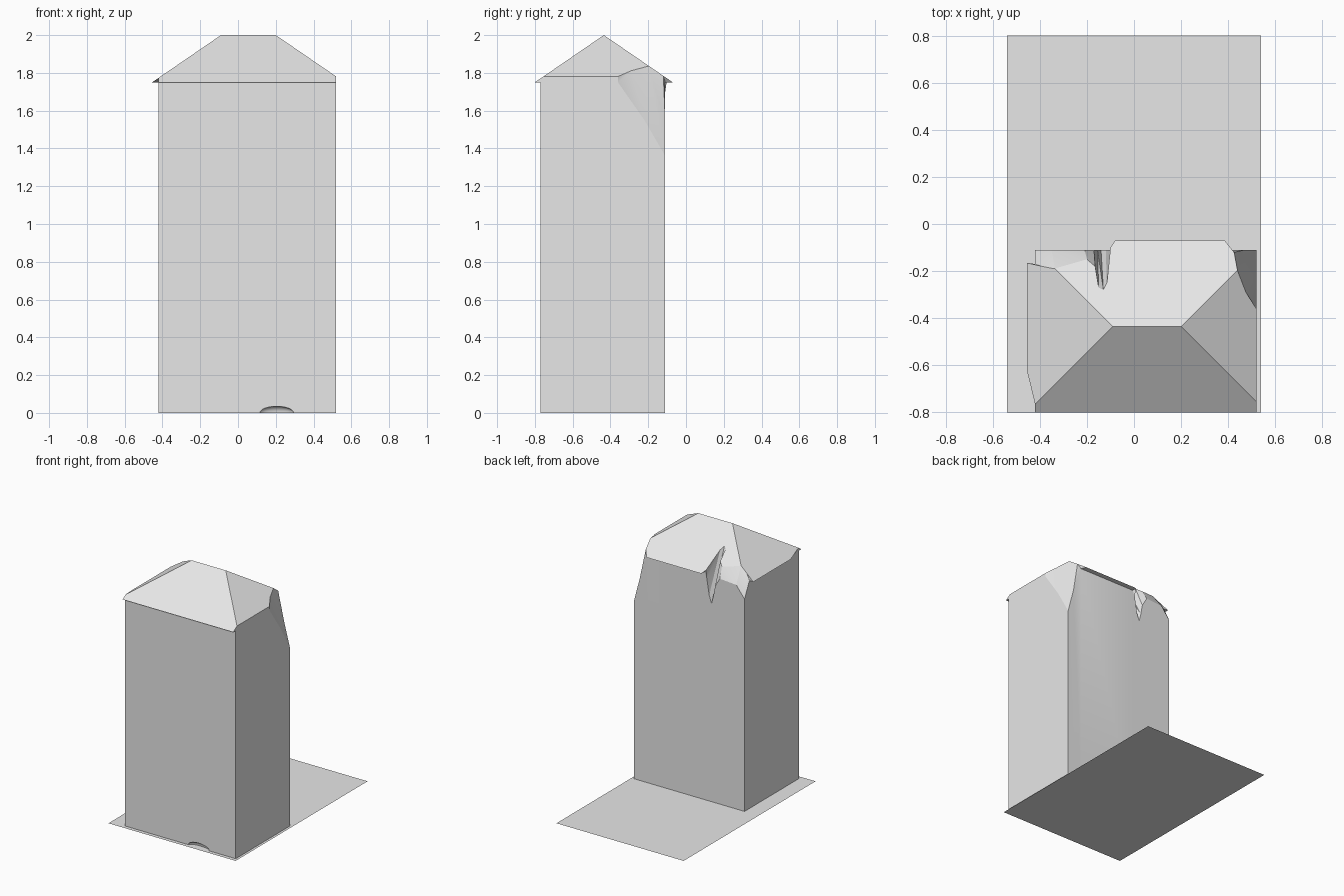
import bpy, bmesh
from math import cos, sin, pi
from mathutils import Vector

cube = bpy.data.objects.get("Cube")
if cube:
    bpy.data.objects.remove(cube, do_unlink=True)

stone = bpy.data.materials.new("pale_grey")
stone.use_nodes = True
colour = (0.8, 0.8, 0.8, 1)
stone.diffuse_color = colour
stone.node_tree.nodes["Principled BSDF"].inputs["Base Color"].default_value = colour

RIDGE_LEFT, RIDGE_RIGHT, RIDGE_Y, PITCH = -0.09, 0.2, -0.435, 0.685
LEFT, RIGHT, FRONT, BACK, EAVE = -0.42, 0.52, -0.77, -0.11, 1.75


def roof_height(x, y):
    """Height of the hipped roof above a plan point."""
    return 2 - PITCH * max(abs(y - RIDGE_Y), RIDGE_LEFT - x, x - RIDGE_RIGHT, 0)


def make_object(name, bm):
    mesh = bpy.data.meshes.new(name)
    bm.to_mesh(mesh)
    bm.free()
    obj = bpy.data.objects.new(name, mesh)
    bpy.context.collection.objects.link(obj)
    mesh.materials.append(stone)
    return obj


# Wall outline: wall x, wall y, wall top, roof edge x, roof edge y
outline = [
    # front eave and right side
    (LEFT, FRONT, EAVE, LEFT, -0.8),
    (RIGHT, FRONT, EAVE, RIGHT, -0.8),
    (RIGHT, -0.755, EAVE, RIGHT, -0.755),
    (RIGHT, -0.36, EAVE, RIGHT, -0.36),
    # worn back corner
    (RIGHT, -0.22, 1.55, 0.475, -0.29),
    (RIGHT, BACK, 1.36, 0.44, -0.2),
    (0.47, BACK, 1.55, 0.425, -0.12),
    # back eave
    (0.4, BACK, EAVE, 0.385, -0.07),
    (-0.08, BACK, EAVE, -0.08, -0.07),
    # narrow gouge
    (-0.1, BACK, 1.7, -0.1, -0.1),
    (-0.12, BACK, 1.58, -0.115, -0.25),
    (-0.14, BACK, 1.52, -0.13, -0.28),
    (-0.155, BACK, 1.58, -0.15, -0.27),
    (-0.17, BACK, 1.66, -0.165, -0.18),
    # broken edge and corner
    (-0.21, BACK, 1.73, -0.2, -0.15),
    (-0.35, BACK, 1.72, -0.34, -0.19),
    (LEFT, BACK, 1.63, -0.39, -0.18),
    # left eave
    (LEFT, -0.17, EAVE, -0.455, -0.165),
    (LEFT, -0.62, EAVE, -0.455, -0.62),
    (LEFT, -0.765, EAVE, LEFT, -0.765),
]

# Building: walls lofted up to the roof edge, roof cut along its hips
bm = bmesh.new()
base = [bm.verts.new((x, y, 0)) for x, y, z, u, v in outline]
top = [bm.verts.new((x, y, z)) for x, y, z, u, v in outline]
edge = [bm.verts.new((u, v, roof_height(u, v))) for x, y, z, u, v in outline]
count = len(outline)
for lower, upper in ((base, top), (top, edge)):
    for i in range(count):
        j = (i + 1) % count
        bm.faces.new((lower[i], lower[j], upper[j], upper[i]))
bm.faces.new(base[::-1])
roof = [bm.faces.new(edge)]
for v in edge:
    v.co.z = 0
hips = [(RIDGE_LEFT, (0, 1, 0)), (RIDGE_LEFT, (1, 1, 0)), (RIDGE_LEFT, (1, -1, 0)),
        (RIDGE_RIGHT, (1, 1, 0)), (RIDGE_RIGHT, (1, -1, 0))]
for x, normal in hips:
    verts = {v for f in roof for v in f.verts}
    edges = {e for f in roof for e in f.edges}
    cut = bmesh.ops.bisect_plane(bm, geom=list(verts) + list(edges) + roof, dist=0.002,
                                 plane_co=(x, RIDGE_Y, 0), plane_no=Vector(normal))
    roof = [g for g in cut["geom"] if isinstance(g, bmesh.types.BMFace)]
for v in {v for f in roof for v in f.verts}:
    v.co.z = roof_height(v.co.x, v.co.y)
bmesh.ops.triangulate(bm, faces=bm.faces[:])
bmesh.ops.recalc_face_normals(bm, faces=bm.faces[:])
building = make_object("building", bm)

# Shallow chip scooped from the foot of the front wall
bm = bmesh.new()
bmesh.ops.create_uvsphere(bm, u_segments=24, v_segments=12, radius=1)
for v in bm.verts:
    v.co = (0.205 + v.co.x * 0.09, FRONT + v.co.y * 0.03, v.co.z * 0.035)
chip = make_object("chip_cutter", bm)
chip.hide_render = True
cutter = building.modifiers.new("chip", 'BOOLEAN')
cutter.operation = 'DIFFERENCE'
cutter.object = chip
bpy.context.view_layer.objects.active = building
building.select_set(True)
bpy.ops.object.modifier_apply(modifier=cutter.name)
bpy.data.objects.remove(chip, do_unlink=True)
bpy.ops.object.shade_smooth_by_angle(angle=pi / 9)

# Ground sheet
bm = bmesh.new()
bm.faces.new([bm.verts.new((x * 0.54, y * 0.8, 0))
              for x, y in ((-1, -1), (1, -1), (1, 1), (-1, 1))])
make_object("ground_sheet", bm)
